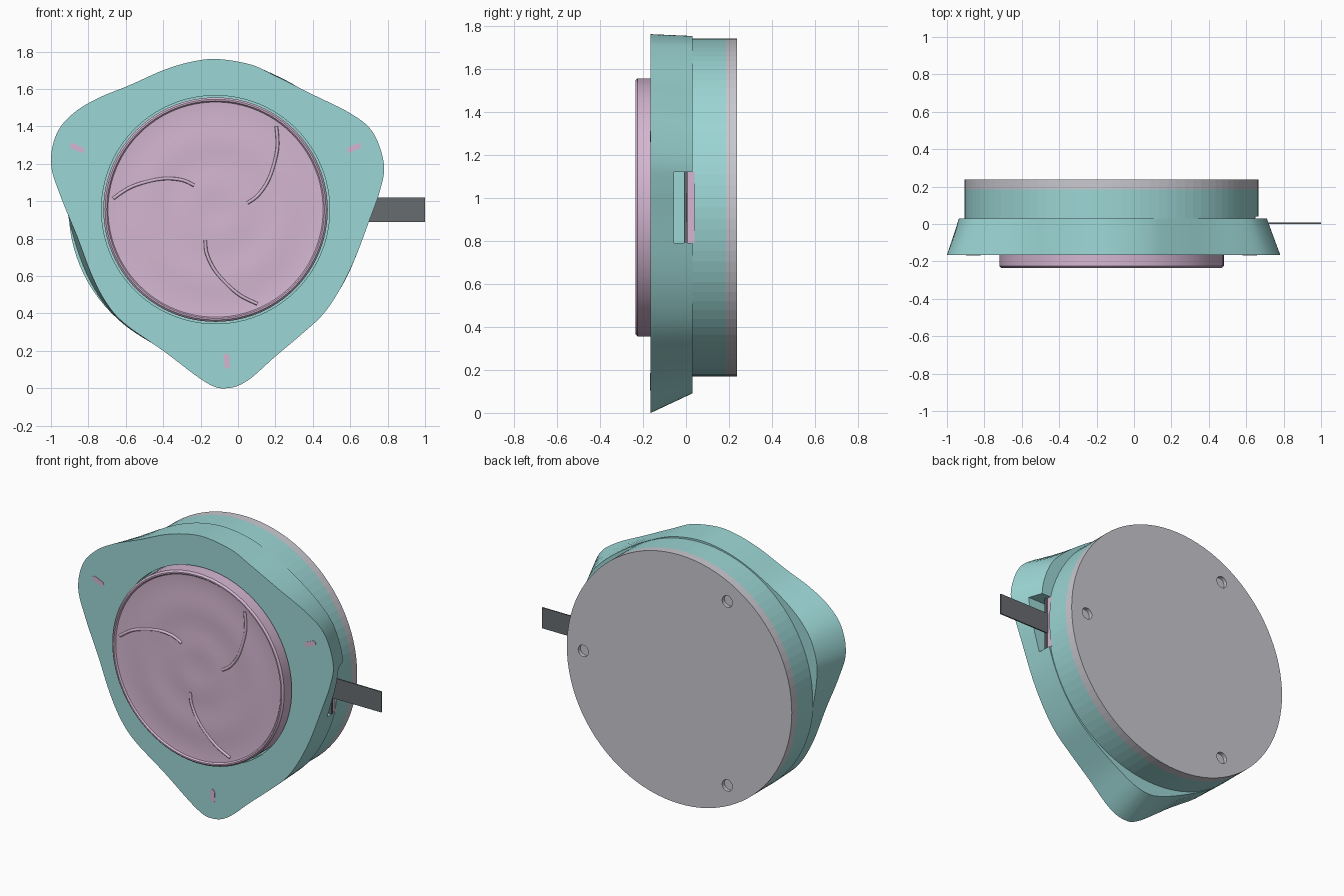
import bpy, bmesh, math
from mathutils import Vector

cube = bpy.data.objects.get("Cube")
if cube:
    bpy.data.objects.remove(cube, do_unlink=True)

CX, CZ = -0.12, 0.955      # axis of the round parts
DISC_R = 0.785


def material(name, rgb):
    m = bpy.data.materials.new(name)
    m.use_nodes = True
    m.diffuse_color = (*rgb, 1)
    m.node_tree.nodes["Principled BSDF"].inputs["Base Color"].default_value = (*rgb, 1)
    return m


TEAL = material("teal plastic", (0.33, 0.67, 0.66))
PINK = material("pink plastic", (0.66, 0.47, 0.64))
GREY = material("light grey", (0.58, 0.58, 0.63))
DARK = material("dark grey", (0.14, 0.15, 0.16))


def finish(name, bm, mat=None, smooth=None):
    bmesh.ops.recalc_face_normals(bm, faces=bm.faces)
    me = bpy.data.meshes.new(name)
    bm.to_mesh(me)
    bm.free()
    ob = bpy.data.objects.new(name, me)
    bpy.context.collection.objects.link(ob)
    if mat:
        me.materials.append(mat)
    if smooth:
        bpy.ops.object.select_all(action='DESELECT')
        ob.select_set(True)
        bpy.context.view_layer.objects.active = ob
        bpy.ops.object.shade_smooth_by_angle(angle=math.radians(smooth))
    return ob


def lathe(name, profile, mat=None, x=CX, z=CZ, segments=96, smooth=None):
    """Solid of revolution about the y direction from (radius, y) pairs."""
    bm = bmesh.new()
    rings = []
    for r, y in profile:
        rings.append([bm.verts.new((x + r * math.cos(a), y, z + r * math.sin(a)))
                      for a in (math.tau * i / segments for i in range(segments))])
    for a, b in zip(rings, rings[1:]):
        for i in range(segments):
            j = (i + 1) % segments
            bm.faces.new((a[i], a[j], b[j], b[i]))
    bm.faces.new(rings[0])
    bm.faces.new(rings[-1])
    return finish(name, bm, mat, smooth)


def box(name, lo, hi, mat=None):
    bm = bmesh.new()
    bmesh.ops.create_cube(bm, size=1)
    for v in bm.verts:
        v.co = [(l + h) / 2 + c * (h - l) for l, h, c in zip(lo, hi, v.co)]
    return finish(name, bm, mat)


def cut(ob, cutter):
    mod = ob.modifiers.new("cut", 'BOOLEAN')
    mod.operation = 'DIFFERENCE'
    mod.solver = 'EXACT'
    mod.object = cutter
    bpy.context.view_layer.objects.active = ob
    bpy.ops.object.modifier_apply(modifier=mod.name)
    bpy.data.objects.remove(cutter, do_unlink=True)


def spline(points, closed, steps=6):
    """Smooth path through the points."""
    n, out = len(points), []
    for i in range(n if closed else n - 1):
        pick = [points[k % n] if closed else points[min(max(k, 0), n - 1)]
                for k in (i - 1, i, i + 1, i + 2)]
        p0, p1, p2, p3 = map(Vector, pick)
        for s in range(steps):
            t = s / steps
            out.append(0.5 * (2 * p1 + (p2 - p0) * t + (2 * p0 - 5 * p1 + 4 * p2 - p3) * t * t
                              + (3 * p1 - p0 - 3 * p2 + p3) * t ** 3))
    return out if closed else out + [Vector(points[-1])]


# Rounded triangular bezel, tapering towards the round back
OUTLINE = [(-.11, 1.76), (.07, 1.73), (.2, 1.67), (.4, 1.57), (.6, 1.47), (.72, 1.37),
           (.78, 1.2), (.76, 1.06), (.7, .89), (.62, .68), (.54, .52), (.45, .39),
           (.33, .28), (.2, .17), (.05, .04), (-.06, 0), (-.17, .03), (-.4, .2),
           (-.6, .34), (-.7, .45), (-.78, .6), (-.86, .81), (-.95, 1.03), (-1, 1.2),
           (-.97, 1.36), (-.88, 1.47), (-.75, 1.55), (-.58, 1.62), (-.4, 1.7), (-.25, 1.745)]
bm = bmesh.new()
front, back = [], []
centre = Vector((CX, CZ))
for p in spline(OUTLINE, True):
    d = p - centre
    q = centre + d.normalized() * (d.length + 0.55 * (DISC_R + 0.005 - d.length))
    front.append(bm.verts.new((p.x, -0.165, p.y)))
    back.append(bm.verts.new((q.x, 0.03, q.y)))
for i in range(len(front)):
    j = (i + 1) % len(front)
    bm.faces.new((front[i], front[j], back[j], back[i]))
bm.faces.new(front)
bm.faces.new(back)
bezel = finish("bezel", bm, TEAL)
cut(bezel, lathe("button_cutter", [(0.61, -0.3), (0.61, -0.1)]))
cut(bezel, box("slot_cutter", (0.6, -0.055, 0.79), (0.9, 0.06, 1.12)))
bpy.ops.object.select_all(action='DESELECT')
bezel.select_set(True)
bpy.context.view_layer.objects.active = bezel
bpy.ops.object.shade_smooth_by_angle(angle=math.radians(25))

# Round housing and back plate with three screw holes
housing = lathe("housing", [(DISC_R, 0.02), (DISC_R, 0.185)], TEAL)
cut(housing, box("housing_slot_cutter", (0.6, 0, 0.79), (0.9, 0.04, 1.12)))
back_plate = lathe("back_plate", [(DISC_R, 0.185), (DISC_R, 0.238)], GREY)
for k in range(3):
    a = math.tau * k / 3
    cut(back_plate, lathe("screw_cutter", [(0.036, 0.215), (0.036, 0.3)], None,
                          CX + 0.67 * math.cos(a), CZ + 0.67 * math.sin(a), 24))

# Round button with a bevelled rim and a faintly rippled face
ripples = [(r / 100, -0.225 + 0.002 * math.cos(r / 4)) for r in range(56, 0, -4)]
lathe("button", [(0.6, -0.1), (0.6, -0.225), (0.59, -0.235), (0.582, -0.235),
                 (0.575, -0.226)] + ripples, PINK, smooth=35)

# Three curved ridges swirling on the button
SWIRL = [(.325, .445), (.33, .325), (.29, .175), (.23, .08), (.17, .035)]
for k in range(3):
    turn = math.tau * k / 3
    path = []
    for p in spline(SWIRL, False):
        a = math.atan2(p.y, p.x) + turn
        path.append(Vector((CX + p.length * math.cos(a), -0.225, CZ + p.length * math.sin(a))))
    cu = bpy.data.curves.new("ridge", 'CURVE')
    cu.dimensions = '3D'
    cu.bevel_depth = 0.009
    cu.bevel_resolution = 2
    cu.use_fill_caps = True
    line = cu.splines.new('POLY')
    line.points.add(len(path) - 1)
    for pt, co in zip(line.points, path):
        pt.co = (*co, 1)
    cu.materials.append(PINK)
    bpy.context.collection.objects.link(bpy.data.objects.new(f"button_ridge_{k + 1}", cu))

# Small capsule markers at the three corners
for k, (x, z) in enumerate([(-0.86, 1.285), (0.62, 1.285), (-0.06, 0.145)]):
    a = math.atan2(z - CZ, x - CX)
    along, across = Vector((math.cos(a), 0, math.sin(a))), Vector((-math.sin(a), 0, math.cos(a)))
    bm = bmesh.new()
    rings = []
    for y in (-0.168, -0.16):
        ring = []
        for i in range(24):
            t = math.tau * (i + 0.5) / 24
            off = math.copysign(0.026, math.cos(t)) + 0.015 * math.cos(t)
            ring.append(bm.verts.new(Vector((x, y, z)) + along * off + across * 0.015 * math.sin(t)))
        rings.append(ring)
        bm.faces.new(ring)
    for i in range(24):
        j = (i + 1) % 24
        bm.faces.new((rings[0][i], rings[0][j], rings[1][j], rings[1][i]))
    finish(f"corner_marker_{k + 1}", bm, PINK)

# Flat strap leaving the side slot, with its holder inside
box("strap", (0.6, 0, 0.89), (1, 0.008, 1.02), DARK)
box("strap_plate", (0.59, -0.01, 0.79), (0.66, 0.006, 1.12), DARK)
box("strap_holder", (0.59, 0.006, 0.79), (0.65, 0.04, 1.12), PINK)
